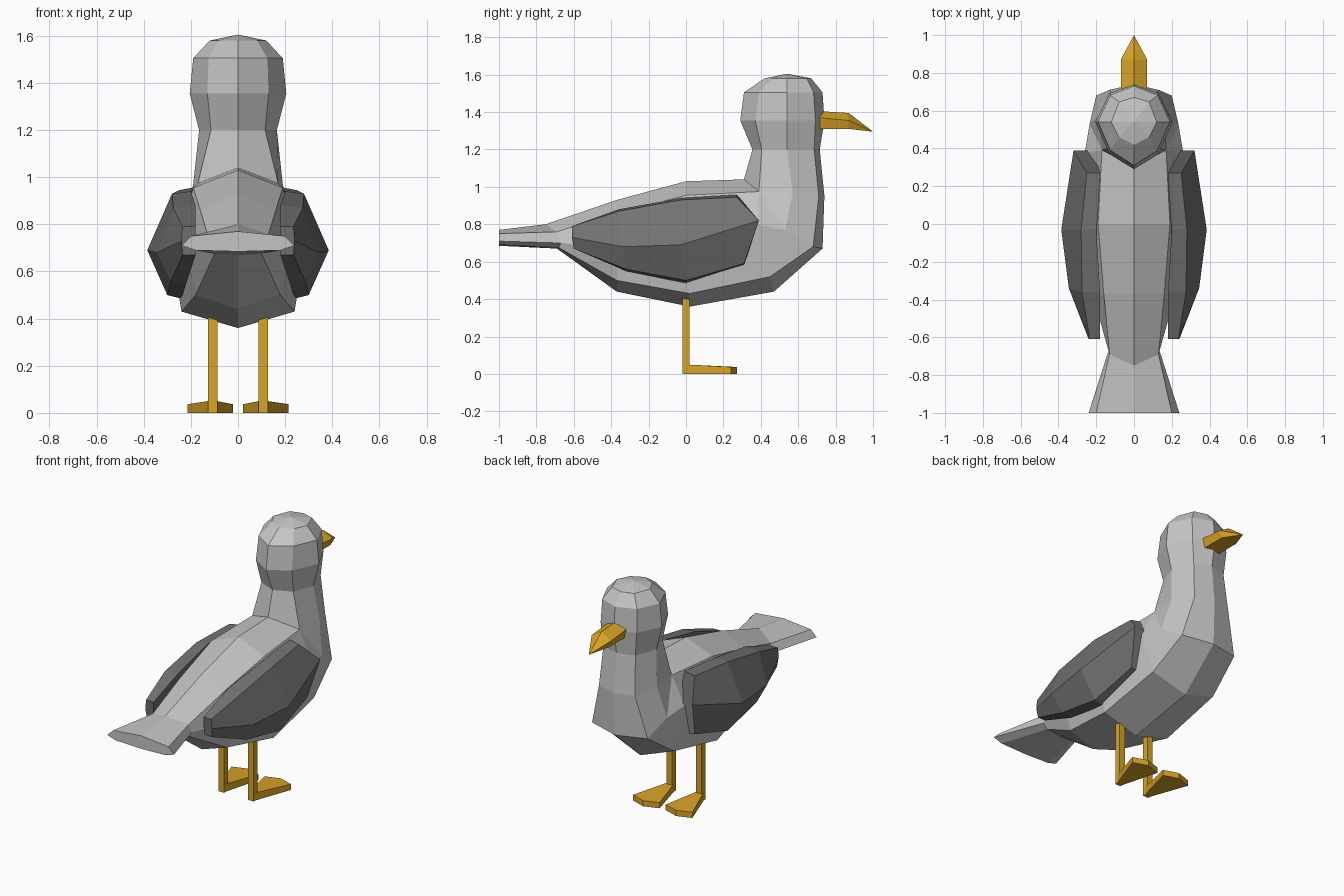
import bpy, bmesh


def material(name, rgb):
    m = bpy.data.materials.new(name)
    m.diffuse_color = (*rgb, 1)
    return m


LIGHT = material("light grey", (0.56, 0.56, 0.56))
DARK = material("dark grey", (0.17, 0.17, 0.17))
YELLOW = material("yellow", (0.68, 0.37, 0.02))


def loft(name, rings, mat, tip=None):
    """Skin closed rings of equal size; an optional tip point closes the end."""
    bm = bmesh.new()
    loops = [[bm.verts.new(p) for p in ring] for ring in rings]
    n = len(loops[0])
    for a, b in zip(loops, loops[1:]):
        for i in range(n):
            j = (i + 1) % n
            bm.faces.new((a[i], a[j], b[j], b[i]))
    bm.faces.new(loops[0])
    if tip:
        t = bm.verts.new(tip)
        for i in range(n):
            bm.faces.new((loops[-1][i], loops[-1][(i + 1) % n], t))
    else:
        bm.faces.new(loops[-1])
    bmesh.ops.remove_doubles(bm, verts=bm.verts, dist=0.0005)
    bmesh.ops.recalc_face_normals(bm, faces=bm.faces)
    me = bpy.data.meshes.new(name)
    bm.to_mesh(me)
    bm.free()
    me.materials.append(mat)
    ob = bpy.data.objects.new(name, me)
    bpy.context.collection.objects.link(ob)
    return ob


def mirror(ob):
    ob.modifiers.new("mirror", 'MIRROR').use_mirror_merge = False


def octagon(top, upper, side, lower, bottom):
    """Symmetric eight-point ring: centre points are (y, z), the others (x, y, z)."""
    half = [upper, side, lower]
    return [(0, *top), *half, (0, *bottom), *[(-x, y, z) for x, y, z in reversed(half)]]


def head_ring(z, back, front, width, diag, inset):
    """Level ring of the neck and head, running from nape to throat."""
    return octagon((back, z), (diag, back + inset, z), (width, 0.54, z),
                   (diag, front - inset * 0.6, z), (front, z))


# Body, neck and head: one skin from tail to crown
nape, shoulder = (0.31, 1.04), (0.17, 0.39, 0.975)
body = [
    octagon((-1, 0.77), (0.20, -1, 0.75), (0.24, -1, 0.71), (0.18, -1, 0.69), (-1, 0.685)),
    octagon((-0.75, 0.80), (0.13, -0.69, 0.76), (0.135, -0.67, 0.70), (0.10, -0.68, 0.675), (-0.69, 0.67)),
    octagon((-0.37, 0.93), (0.16, -0.37, 0.86), (0.22, -0.37, 0.68), (0.18, -0.37, 0.50), (-0.37, 0.44)),
    octagon((0, 1.03), (0.19, 0, 0.955), (0.28, 0, 0.68), (0.24, 0.02, 0.43), (0.02, 0.36)),
    octagon(nape, shoulder, (0.26, 0.38, 0.80), (0.23, 0.45, 0.52), (0.47, 0.44)),
    octagon(nape, shoulder, (0.235, 0.53, 0.77), (0.20, 0.68, 0.68), (0.73, 0.67)),
    octagon(nape, shoulder, (0.19, 0.57, 0.97), (0.13, 0.71, 0.95), (0.74, 0.95)),
    head_ring(1.20, 0.355, 0.715, 0.165, 0.115, 0.05),
    head_ring(1.355, 0.29, 0.74, 0.205, 0.13, 0.08),
    head_ring(1.505, 0.31, 0.73, 0.19, 0.125, 0.08),
    head_ring(1.58, 0.42, 0.67, 0.12, 0.08, 0.04),
]
loft("body", body, LIGHT, tip=(0, 0.54, 1.605))

# Folded wings: three outer points, three inner points per section
wing = loft("wings", [
    [(0.235, -0.61, 0.79), (0.24, -0.61, 0.73), (0.235, -0.60, 0.67),
     (0.18, -0.60, 0.67), (0.18, -0.61, 0.73), (0.18, -0.61, 0.79)],
    [(0.275, -0.36, 0.87), (0.345, -0.34, 0.68), (0.285, -0.32, 0.56),
     (0.22, -0.32, 0.55), (0.26, -0.34, 0.68), (0.18, -0.36, 0.88)],
    [(0.28, -0.03, 0.93), (0.385, -0.03, 0.69), (0.30, 0, 0.50),
     (0.24, 0, 0.485), (0.28, -0.03, 0.69), (0.20, -0.03, 0.94)],
    [(0.25, 0.27, 0.945), (0.32, 0.39, 0.82), (0.28, 0.31, 0.59),
     (0.22, 0.31, 0.58), (0.24, 0.39, 0.82), (0.17, 0.27, 0.96)],
], DARK)
mirror(wing)


# Beak: five-sided with a ridge on top
def beak_ring(y, top, side, low):
    return [(0, y, top), (0.07, y, side), (0.055, y, low), (-0.055, y, low), (-0.07, y, side)]


loft("beak", [beak_ring(0.71, 1.405, 1.37, 1.31), beak_ring(0.87, 1.395, 1.355, 1.31)],
     YELLOW, tip=(0, 1.0, 1.295))

# Legs: square posts
leg = loft("legs", [[(0.087, -0.02, z), (0.127, -0.02, z), (0.127, 0.02, z), (0.087, 0.02, z)]
                    for z in (0, 0.42)], YELLOW)
mirror(leg)

# Webbed feet: wedges widening forward to a blunt point
foot_plan = [(0.087, 0.0, 0.05), (0.127, 0.0, 0.05), (0.214, 0.24, 0.037),
             (0.118, 0.272, 0.037), (0.022, 0.24, 0.037)]
feet = loft("feet", [[(x, y, 0) for x, y, z in foot_plan], foot_plan], YELLOW)
mirror(feet)
